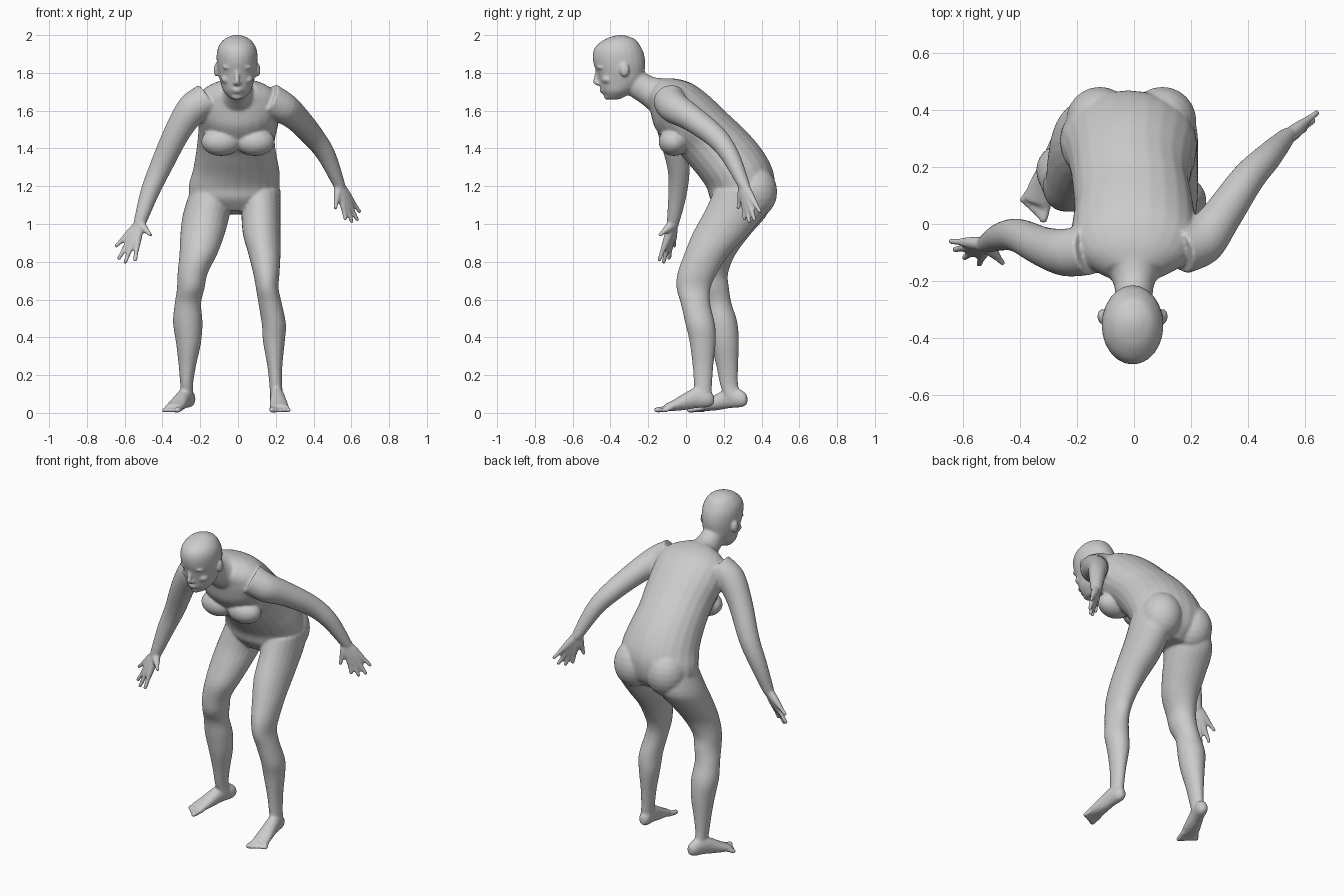
import bpy
import bmesh
import math
from mathutils import Vector, Matrix

default_cube = bpy.data.objects.get("Cube")
if default_cube:
    bpy.data.objects.remove(default_cube, do_unlink=True)

SIDES = 24
STEPS = 4
UP = Vector((0, 0, 1))
ACROSS = Vector((1, 0, 0))
bm = bmesh.new()


def catmull(a, b, c, d, t):
    """Smooth blend from b to c."""
    return 0.5 * (2 * b + (c - a) * t + (2 * a - 5 * b + 4 * c - d) * t * t
                  + (3 * b - a - 3 * c + d) * t ** 3)


def loft(sections):
    """Skin a closed form through sections of (centre, half axis, half axis)."""
    last = len(sections) - 1
    smooth = []
    for i in range(last):
        four = [sections[min(max(i + k, 0), last)] for k in (-1, 0, 1, 2)]
        for step in range(STEPS):
            smooth.append([catmull(*parts, step / STEPS) for parts in zip(*four)])
    smooth.append(sections[last])
    rings = []
    for centre, u, v in smooth:
        ring = []
        for k in range(SIDES):
            angle = math.tau * k / SIDES
            ring.append(bm.verts.new(centre + u * math.cos(angle) + v * math.sin(angle)))
        rings.append(ring)
    for low, high in zip(rings, rings[1:]):
        for k in range(SIDES):
            n = (k + 1) % SIDES
            bm.faces.new((low[k], low[n], high[n], high[k]))
    bm.faces.new(rings[0][::-1])
    bm.faces.new(rings[-1])


def profile_loft(rows):
    """Rows hold front y, front z, back y, back z, half width and centre x."""
    sections = []
    for front_y, front_z, back_y, back_z, width, x in rows:
        front = Vector((x, front_y, front_z))
        back = Vector((x, back_y, back_z))
        sections.append(((front + back) / 2, ACROSS * width, (back - front) / 2))
    loft(sections)


def level_loft(rows):
    """Rows hold centre x, y, z and the half sizes in x and y."""
    loft([(Vector((x, y, z)), ACROSS * rx, Vector((0, ry, 0)))
          for x, y, z, rx, ry in rows])


def tube(points, radii):
    """Round tube along points, with a rounded far end."""
    points = [Vector(p) for p in points]
    radii = list(radii)
    tip = (points[-1] - points[-2]).normalized() * radii[-1]
    points += [points[-1] + tip * 0.6, points[-1] + tip * 0.9]
    radii += [radii[-1] * 0.75, radii[-1] * 0.35]
    sections = []
    for i, point in enumerate(points):
        along = points[min(i + 1, len(points) - 1)] - points[max(i - 1, 0)]
        u = along.cross(ACROSS).normalized()
        v = along.cross(u).normalized()
        sections.append((point, u * radii[i], v * radii[i]))
    loft(sections)


def blob(centre, size):
    """Ellipsoid for a rounded muscle or feature."""
    shape = Matrix.Translation(centre) @ Matrix.Diagonal((*size, 1))
    bmesh.ops.create_uvsphere(bm, u_segments=SIDES, v_segments=SIDES // 2,
                              radius=1, matrix=shape)


def hand(wrist, tips):
    """Fingers fan out from the wrist; their thick roots merge into the palm."""
    wrist = Vector(wrist)
    for tip in tips:
        tip = Vector(tip)
        tube([wrist, wrist.lerp(tip, 0.3), wrist.lerp(tip, 0.55),
              wrist.lerp(tip, 0.75), tip.lerp(wrist, 0.04)],
             [0.025, 0.023, 0.018, 0.013, 0.011])


def foot(heel, toe, inner_sign):
    """Foot from heel to big toe, then five toes from inner to outer."""
    heel, toe = Vector(heel), Vector(toe)
    side = (toe - heel).cross(UP).normalized()
    if side.x * inner_sign < 0:
        side = -side
    sections = []
    for t, z, width, height in ((0.01, 0.07, 0.018, 0.025), (0.1, 0.075, 0.034, 0.045),
                                (0.3, 0.08, 0.038, 0.055), (0.5, 0.06, 0.044, 0.045),
                                (0.68, 0.04, 0.05, 0.03), (0.84, 0.026, 0.048, 0.018)):
        sections.append((heel.lerp(toe, t) + UP * z, side * width, UP * height))
    loft(sections)
    for k in range(5):
        offset = side * (0.04 - 0.021 * k)
        size = 0.015 if k == 0 else 0.012
        root = heel.lerp(toe, 0.74) + offset * 0.9 + UP * 0.026
        end = heel.lerp(toe, 0.96 - 0.028 * k) + offset * 1.1 + UP * size
        tube([root, root.lerp(end, 0.5), end], [size, size, size])


# Torso, leaning forward from the hips
profile_loft([
    (0.18, 1.07, 0.38, 1.05, 0.15, -0.01), (0.13, 1.13, 0.45, 1.12, 0.23, -0.02),
    (0.11, 1.19, 0.47, 1.22, 0.24, -0.02), (0.07, 1.25, 0.45, 1.31, 0.23, -0.01),
    (0.02, 1.31, 0.39, 1.41, 0.215, -0.01), (-0.04, 1.38, 0.31, 1.5, 0.205, -0.01),
    (-0.11, 1.44, 0.22, 1.585, 0.21, 0), (-0.165, 1.51, 0.12, 1.68, 0.22, 0),
    (-0.185, 1.58, 0.03, 1.745, 0.215, 0), (-0.195, 1.63, -0.06, 1.77, 0.17, 0),
    (-0.21, 1.66, -0.13, 1.77, 0.1, 0)])

# Chest and seat muscles
for side in (-1, 1):
    blob((side * 0.09, -0.065, 1.435), (0.105, 0.08, 0.075))
    blob((side * 0.11 - 0.01, 0.36, 1.17), (0.12, 0.123, 0.14))

# Neck
profile_loft([
    (-0.36, 1.73, -0.27, 1.83, 0.06, 0), (-0.3, 1.68, -0.215, 1.8, 0.065, 0),
    (-0.24, 1.64, -0.16, 1.775, 0.075, 0), (-0.18, 1.59, -0.06, 1.77, 0.12, 0)])

# Head, from chin to crown
HEAD_X = -0.005
profile_loft([(front, z, back, z, width, HEAD_X) for z, front, back, width in (
    (1.66, -0.415, -0.35, 0.03), (1.7, -0.445, -0.28, 0.07),
    (1.75, -0.46, -0.23, 0.088), (1.8, -0.472, -0.22, 0.1),
    (1.85, -0.49, -0.215, 0.107), (1.9, -0.494, -0.222, 0.108),
    (1.94, -0.478, -0.24, 0.098), (1.975, -0.435, -0.265, 0.072),
    (1.993, -0.39, -0.305, 0.04), (2.0, -0.36, -0.33, 0.015))])

# Face: nose, lips, chin, brows, eyes, cheeks and ears
tube([(HEAD_X, -0.468, 1.815), (HEAD_X, -0.474, 1.78), (HEAD_X, -0.479, 1.752)],
     [0.011, 0.012, 0.014])
blob((HEAD_X, -0.468, 1.744), (0.022, 0.016, 0.011))
blob((HEAD_X, -0.446, 1.712), (0.028, 0.014, 0.007))
blob((HEAD_X, -0.442, 1.699), (0.024, 0.013, 0.008))
blob((HEAD_X, -0.415, 1.675), (0.03, 0.02, 0.018))
for side in (-1, 1):
    blob((HEAD_X + side * 0.042, -0.452, 1.828), (0.036, 0.022, 0.009))
    blob((HEAD_X + side * 0.04, -0.443, 1.8), (0.018, 0.016, 0.01))
    blob((HEAD_X + side * 0.055, -0.415, 1.765), (0.03, 0.03, 0.022))
    blob((HEAD_X + side * 0.11, -0.325, 1.815), (0.014, 0.026, 0.036))

# Right arm, hanging down and out
ARM_RADII = [0.09, 0.084, 0.07, 0.059, 0.049, 0.032]
right_wrist = (-0.522, -0.07, 1.0)
tube([(-0.16, -0.09, 1.66), (-0.24, -0.1, 1.61), (-0.32, -0.08, 1.49),
      (-0.41, -0.04, 1.3), (-0.47, -0.045, 1.16), right_wrist], ARM_RADII)
hand(right_wrist, [(-0.46, -0.14, 0.94), (-0.545, -0.145, 0.8), (-0.6, -0.12, 0.79),
                   (-0.635, -0.09, 0.81), (-0.65, -0.06, 0.88)])

# Left arm, swung back
left_wrist = (0.535, 0.305, 1.21)
tube([(0.16, -0.09, 1.66), (0.24, -0.06, 1.615), (0.31, 0.03, 1.56),
      (0.4, 0.16, 1.46), (0.47, 0.235, 1.36), left_wrist], ARM_RADII)
hand(left_wrist, [(0.515, 0.275, 1.08), (0.57, 0.31, 1.02), (0.605, 0.335, 1.005),
                  (0.635, 0.365, 1.015), (0.648, 0.395, 1.06)])

# Left leg, stepping forward, from hip to ankle
level_loft([
    (0.11, 0.3, 1.18, 0.115, 0.15), (0.12, 0.27, 1.08, 0.105, 0.165),
    (0.125, 0.185, 0.95, 0.1, 0.15), (0.14, 0.11, 0.84, 0.085, 0.12),
    (0.15, 0.06, 0.74, 0.07, 0.105), (0.155, 0.04, 0.66, 0.06, 0.09),
    (0.17, 0.05, 0.58, 0.062, 0.078), (0.19, 0.075, 0.47, 0.064, 0.078),
    (0.19, 0.088, 0.38, 0.058, 0.07), (0.195, 0.09, 0.25, 0.04, 0.055),
    (0.2, 0.09, 0.15, 0.034, 0.048), (0.205, 0.09, 0.08, 0.034, 0.045)])
foot((0.2, 0.15, 0), (0.225, -0.165, 0), -1)

# Right leg, set back and turned out
level_loft([
    (-0.125, 0.3, 1.18, 0.125, 0.15), (-0.165, 0.28, 1.06, 0.125, 0.155),
    (-0.187, 0.215, 0.95, 0.118, 0.13), (-0.21, 0.155, 0.84, 0.1, 0.108),
    (-0.24, 0.133, 0.74, 0.08, 0.09), (-0.25, 0.14, 0.66, 0.073, 0.088),
    (-0.265, 0.165, 0.58, 0.07, 0.076), (-0.266, 0.19, 0.48, 0.078, 0.082),
    (-0.262, 0.205, 0.37, 0.066, 0.075), (-0.268, 0.218, 0.25, 0.046, 0.058),
    (-0.272, 0.228, 0.15, 0.034, 0.048), (-0.268, 0.25, 0.08, 0.034, 0.045)])
foot((-0.245, 0.325, 0), (-0.365, 0.02, 0), 1)

# Fuse all the forms into one continuous figure
bmesh.ops.recalc_face_normals(bm, faces=bm.faces[:])
mesh = bpy.data.meshes.new("human_figure")
bm.to_mesh(mesh)
bm.free()
figure = bpy.data.objects.new("human_figure", mesh)
bpy.context.collection.objects.link(figure)

grey = bpy.data.materials.new("plain_grey")
grey.use_nodes = True
colour = (0.6, 0.6, 0.6, 1)
grey.diffuse_color = colour
grey.node_tree.nodes["Principled BSDF"].inputs["Base Color"].default_value = colour
mesh.materials.append(grey)

fuse = figure.modifiers.new("fuse", "REMESH")
fuse.mode = "VOXEL"
fuse.voxel_size = 0.007
fuse.use_smooth_shade = True
soften = figure.modifiers.new("soften", "SMOOTH")
soften.factor = 0.5
soften.iterations = 8
bpy.ops.object.select_all(action="DESELECT")
bpy.context.view_layer.objects.active = figure
figure.select_set(True)
for name in ("fuse", "soften"):
    bpy.ops.object.modifier_apply(modifier=name)
bpy.ops.object.shade_smooth_by_angle(angle=math.radians(60))
